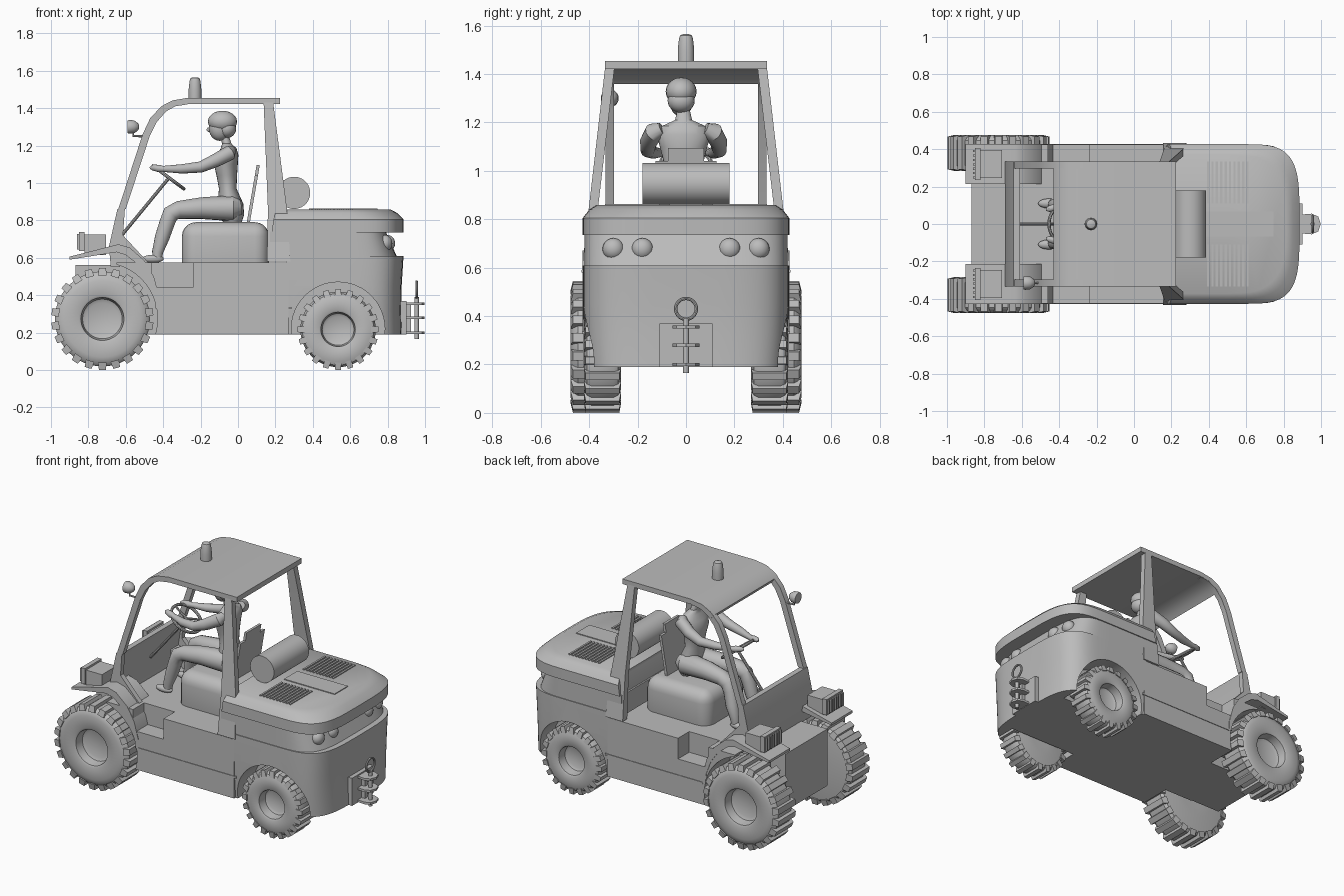
import bpy, bmesh, math
from mathutils import Vector, Matrix, Quaternion

if "Cube" in bpy.data.objects:
    bpy.data.objects.remove(bpy.data.objects["Cube"])

grey = bpy.data.materials.new("plain grey")
grey.diffuse_color = (0.5, 0.5, 0.5, 1)
grey.use_nodes = True
grey.node_tree.nodes["Principled BSDF"].inputs["Base Color"].default_value = grey.diffuse_color


def shade(bm):
    bmesh.ops.recalc_face_normals(bm, faces=bm.faces[:])
    for f in bm.faces:
        f.smooth = True
    for e in bm.edges:
        e.smooth = e.calc_face_angle(0) < 0.6


def make(name, bm):
    shade(bm)
    me = bpy.data.meshes.new(name)
    bm.to_mesh(me)
    bm.free()
    me.materials.append(grey)
    ob = bpy.data.objects.new(name, me)
    bpy.context.collection.objects.link(ob)
    return ob


def loft(name, rings):
    bm = bmesh.new()
    rs = [[bm.verts.new(p) for p in r] for r in rings]
    n = len(rs[0])
    for a, b in zip(rs, rs[1:]):
        for i in range(n):
            j = (i + 1) % n
            bm.faces.new((a[i], a[j], b[j], b[i]))
    bm.faces.new(rs[0][::-1])
    bm.faces.new(rs[-1])
    return make(name, bm)


def prism(name, pts, y0, y1):
    return loft(name, [[(x, y, z) for x, z in pts] for y in (y0, y1)])


def box(name, x0, x1, y0, y1, z0, z1, bevel=0, seg=1):
    bm = bmesh.new()
    m = Matrix.Translation(((x0+x1)/2, (y0+y1)/2, (z0+z1)/2)) @ Matrix.Diagonal((x1-x0, y1-y0, z1-z0, 1))
    bmesh.ops.create_cube(bm, size=1, matrix=m)
    if bevel:
        bmesh.ops.bevel(bm, geom=bm.edges[:], offset=bevel, segments=seg, profile=0.5, affect='EDGES')
    return make(name, bm)


def limb(name, pts, n=14):
    """Round tube through (x, y, z, radius) points."""
    ps = [Vector(p[:3]) for p in pts]
    q, prev, rings = Quaternion(), Vector((0, 0, 1)), []
    for i, p in enumerate(ps):
        d = (ps[min(i+1, len(ps)-1)] - ps[max(i-1, 0)]).normalized()
        q = prev.rotation_difference(d) @ q
        prev, r = d, pts[i][3]
        rings.append([p + q @ Vector((r*math.cos(t*math.tau/n), r*math.sin(t*math.tau/n), 0)) for t in range(n)])
    return loft(name, rings)


def ball(name, c, s):
    bm = bmesh.new()
    bmesh.ops.create_uvsphere(bm, u_segments=20, v_segments=12, radius=1,
                              matrix=Matrix.Translation(c) @ Matrix.Diagonal((*s, 1)))
    return make(name, bm)


def cut(ob, cutter):
    mod = ob.modifiers.new("cut", 'BOOLEAN')
    mod.operation, mod.solver, mod.object = 'DIFFERENCE', 'EXACT', cutter
    dg = bpy.context.evaluated_depsgraph_get()
    me = bpy.data.meshes.new_from_object(ob.evaluated_get(dg))
    ob.modifiers.clear()
    bm = bmesh.new()
    bm.from_mesh(me)
    shade(bm)
    bm.to_mesh(ob.data)
    bm.free()
    bpy.data.objects.remove(cutter)


def plan(z, w, xf, xb, x0=0.55, n=4):
    """Tail outline seen from above: straight sides, bowed rounded back."""
    pts = [(xf, -w, z)]
    for i in range(33):
        t = math.radians(-90 + 180*i/32)
        c, s = max(math.cos(t), 0), math.sin(t)
        pts.append((x0 + (xb-x0)*c**(2/n), math.copysign(abs(s)**(2/n), s)*w, z))
    return pts + [(xf, w, z)]


# Chassis and middle body
box("front_chassis", -0.87, -0.6, -0.215, 0.215, 0.19, 0.56)
body = box("middle_body", -0.65, 0.27, -0.425, 0.425, 0.19, 0.575)
# Tail, lamp recess and engine hood
tail = loft("rear_counterweight", [plan(0.19, 0.41, 0.26, 0.875), plan(0.32, 0.42, 0.26, 0.872),
                                   plan(0.45, 0.425, 0.26, 0.875), plan(0.61, 0.425, 0.26, 0.885)])
loft("lamp_recess", [plan(0.605, 0.42, 0.17, 0.85), plan(0.74, 0.42, 0.17, 0.79)])
loft("engine_hood", [plan(0.735, 0.427, 0.18, 0.885), plan(0.805, 0.427, 0.19, 0.885),
                     plan(0.84, 0.4, 0.2, 0.85, 0.52, 3.4), plan(0.858, 0.372, 0.2, 0.815, 0.5, 3)])
for s in (-1, 1):
    cut(body, limb("cutter", [(-0.73, s*0.22, 0.275, 0.30), (-0.73, s*0.6, 0.275, 0.30)], 48))
    cut(body, box("cutter", -0.46, -0.24, min(s*0.31, s*0.6), max(s*0.31, s*0.6), 0.44, 0.7))
    cut(tail, limb("cutter", [(0.535, s*0.25, 0.22, 0.25), (0.535, s*0.6, 0.22, 0.25)], 48))


# Wheels: lathed tyre with a dished hub, plus tread bars
def wheel(name, x, yc, R, b, rh, lugs, s):
    prof = [(rh*.75, b-.07), (rh*.92, b-.06), (rh, b-.006), (rh*1.1, b), (R*.75, b), (R*.88, b-.012),
            (R*.93, b-.03), (R*.93, .03-b), (R*.88, .012-b), (R*.5, -b), (R*.3, -b)]
    loft(name, [[(x + r*math.cos(k*math.tau/48), s*(yc+h), R + r*math.sin(k*math.tau/48)) for k in range(48)]
                for r, h in prof])
    bm = bmesh.new()
    for k in range(lugs):
        m = (Matrix.Translation((x, s*yc, R)) @ Matrix.Rotation(k*math.tau/lugs, 4, 'Y')
             @ Matrix.Translation((0, 0, R-.02)))
        vs = bmesh.ops.create_cube(bm, size=1, matrix=Matrix.Diagonal((R*.17, 2*b, .04, 1)))['verts']
        for v in vs:                      # taper each bar outwards
            if v.co.z > 0:
                v.co.x *= .8
                v.co.y *= .9
        bmesh.ops.transform(bm, matrix=m, verts=vs)
    make(name + "_tread", bm)


FENDER = [(-.9, .59), (-.9, .606), (-.64, .672), (-.58, .655), (-.5, .585), (-.45, .5), (-.42, .39), (-.42, .33),
          (-.44, .33), (-.445, .40), (-.48, .49), (-.53, .56), (-.6, .615), (-.65, .63)]
FRAME = [(-.64, .86), (-.51, 1.26), (-.47, 1.345), (-.41, 1.41), (-.35, 1.441), (-.27, 1.455),
         (-.27, 1.42), (-.335, 1.41), (-.385, 1.382), (-.435, 1.325), (-.472, 1.25), (-.60, .86)]
for s in (-1, 1):
    side = "right" if s < 0 else "left"

    def sbox(name, x0, x1, ya, yb, z0, z1, bevel=0):
        return box(side + name, x0, x1, min(s*ya, s*yb), max(s*ya, s*yb), z0, z1, bevel)
    wheel(side + "_front_wheel", -0.725, 0.38, 0.273, 0.097, 0.115, 22, s)
    wheel(side + "_rear_wheel", 0.535, 0.345, 0.217, 0.077, 0.092, 20, s)
    prism(side + "_front_fender", FENDER, s*0.215, s*0.428)
    sbox("_sill_strip", -0.42, 0.285, 0.42, 0.429, 0.325, 0.337)
    # Headlamp box with bars
    sbox("_headlamp_box", -0.82, -0.705, 0.245, 0.395, 0.615, 0.725)
    sbox("_headlamp_bezel", -0.85, -0.82, 0.235, 0.405, 0.635, 0.737)
    for i in range(7):
        sbox("_headlamp_bar", -0.862, -0.85, 0.243+i*.0235, 0.254+i*.0235, 0.643, 0.728)
    # Cab pillars and cowl sides
    prism(side + "_front_pillar", FRAME, s*0.297, s*0.333)
    prism(side + "_cowl_side", [(-.66, .56), (-.64, .86), (-.605, .86), (-.615, .72), (-.48, .575)], s*.30, s*.333)
    loft(side + "_rear_pillar", [[(x0, s*ya, z), (x1, s*ya, z), (x1, s*yb, z), (x0, s*yb, z)]
                                 for x0, x1, ya, yb, z in ((.155, .28, .385, .432, .58), (.16, .262, .362, .40, .86),
                                                           (.137, .188, .295, .334, 1.43))])
    # Tail lamps and hood louvres
    for y, x in ((0.3, 0.785), (0.18, 0.80)):
        ball(side + "_tail_lamp", (x, s*y, 0.677), (0.04, 0.045, 0.045))
    for i in range(10):
        sbox("_hood_louvre", 0.39+i*.0235, 0.402+i*.0235, 0.11, 0.335, 0.85, 0.864)
box("hood_centre_panel", 0.38, 0.745, -0.068, 0.068, 0.85, 0.863)

# Cowl, windscreen bar and roof
prism("cowl", [(-.68, .55), (-.69, .66), (-.645, .86), (-.61, .86), (-.64, .68), (-.63, .55)], -.333, .333)
prism("roof", [(-.43, 1.39), (-.41, 1.41), (-.35, 1.441), (-.27, 1.455), (.225, 1.455), (.225, 1.422),
               (-.27, 1.422), (-.335, 1.412), (-.385, 1.385), (-.41, 1.36)], -.334, .334)
limb("roof_beacon", [(-.23, 0, 1.45, .034), (-.23, 0, 1.5, .034), (-.23, 0, 1.545, .029), (-.23, 0, 1.56, .024),
                     (-.23, 0, 1.565, .012)], 20)
limb("spot_lamp", [(-.59, -.315, 1.30, .034), (-.58, -.315, 1.30, .037), (-.555, -.315, 1.30, .034),
                   (-.535, -.315, 1.30, .02), (-.528, -.315, 1.30, .006)], 20)
limb("spot_lamp_bracket", [(-.56, -.315, 1.28, .006), (-.56, -.315, 1.25, .006), (-.50, -.315, 1.25, .006)], 8)

# Seat, gas cylinder
box("seat_base", -0.30, 0.165, -0.21, 0.21, 0.50, 0.79, 0.075, 5)
prism("seat_back", [(.045, .78), (.062, .78), (.107, 1.04), (.09, 1.04)], -.125, .125)
prism("seat_back_top", [(.09, 1.04), (.107, 1.04), (.116, 1.095), (.099, 1.095)], -.075, .075)
limb("gas_cylinder", [(.30, -.18, .947, .086), (.30, .18, .947, .086)], 40)

# Steering column and wheel
limb("steering_column", [(-.63, 0, .71, .009), (-.375, 0, 1.02, .009)], 10)
hub, up = Vector((-.372, 0, 1.03)), Matrix.Rotation(0.64, 3, 'Y')
pt = lambda a, r: hub + up @ Vector((r*math.cos(a), r*math.sin(a), 0))
rim = [(*pt(k*math.tau/28, .103), .009) for k in range(29)]
limb("steering_rim", rim, 8)
for k in range(3):
    limb("steering_spoke", [(*hub, .008), (*pt(math.pi + k*math.tau/3, .1), .006)], 8)

# Driver
Y = -0.01
loft("driver_torso", [[(cx + rx*math.cos(k*math.tau/24), Y + ry*math.sin(k*math.tau/24), z) for k in range(24)]
                      for z, cx, rx, ry in ((.79, -.03, .05, .08), (.83, -.035, .068, .1), (.89, -.04, .068, .098),
                                            (.97, -.055, .047, .074), (1.04, -.06, .055, .083), (1.1, -.065, .064, .098),
                                            (1.15, -.056, .058, .112), (1.185, -.05, .042, .09),
                                            (1.21, -.06, .025, .035), (1.26, -.075, .024, .024))])
ball("driver_head", (-.098, Y-.01, 1.293), (.058, .05, .068))
ball("driver_hair", (-.083, Y-.01, 1.328), (.078, .064, .058))
ball("driver_hair_back", (-.06, Y-.01, 1.29), (.05, .056, .05))
ball("driver_nose", (-.156, Y-.01, 1.285), (.012, .009, .012))
for s in (-1, 1):
    limb("driver_arm", [(-.035, Y+s*.09, 1.175, .025), (-.045, Y+s*.122, 1.16, .04), (-.12, Y+s*.145, 1.12, .036),
                        (-.2, Y+s*.148, 1.085, .03), (-.3, Y+s*.125, 1.075, .025), (-.4, s*.095, 1.075, .016),
                        (-.42, s*.09, 1.077, .02), (-.455, s*.08, 1.082, .016), (-.47, s*.075, 1.08, .006)])
    limb("driver_leg", [(.015, Y+s*.05, .87, .04), (-.03, Y+s*.055, .865, .07), (-.2, Y+s*.07, .865, .058),
                        (-.32, Y+s*.085, .855, .048), (-.36, Y+s*.09, .835, .046), (-.378, Y+s*.092, .79, .042),
                        (-.405, s*.1, .71, .04), (-.43, s*.105, .63, .03), (-.432, s*.105, .595, .026)])
    ball("driver_foot", (-.455, s*.11, .594), (.058, .026, .022))

# Tow hitch
box("hitch_plate", 0.86, 0.9, -0.11, 0.11, 0.19, 0.37)
for z in (0.2, 0.28, 0.355):
    prism_pts = [(.89, -.05), (.95, -.055), (.985, -.04), (.998, 0), (.985, .04), (.95, .055), (.89, .05)]
    loft("hitch_tongue", [[(x, y, h) for x, y in prism_pts] for h in (z-.007, z+.007)])
box("hitch_web", 0.89, 0.925, -0.012, 0.012, 0.2, 0.36)
limb("hitch_pin", [(.955, 0, .165, .012), (.955, 0, .39, .012)], 12)
limb("hitch_ring", [(.955, .043*math.sin(k*math.tau/24), .43-.043*math.cos(k*math.tau/24), .007) for k in range(25)], 8)
